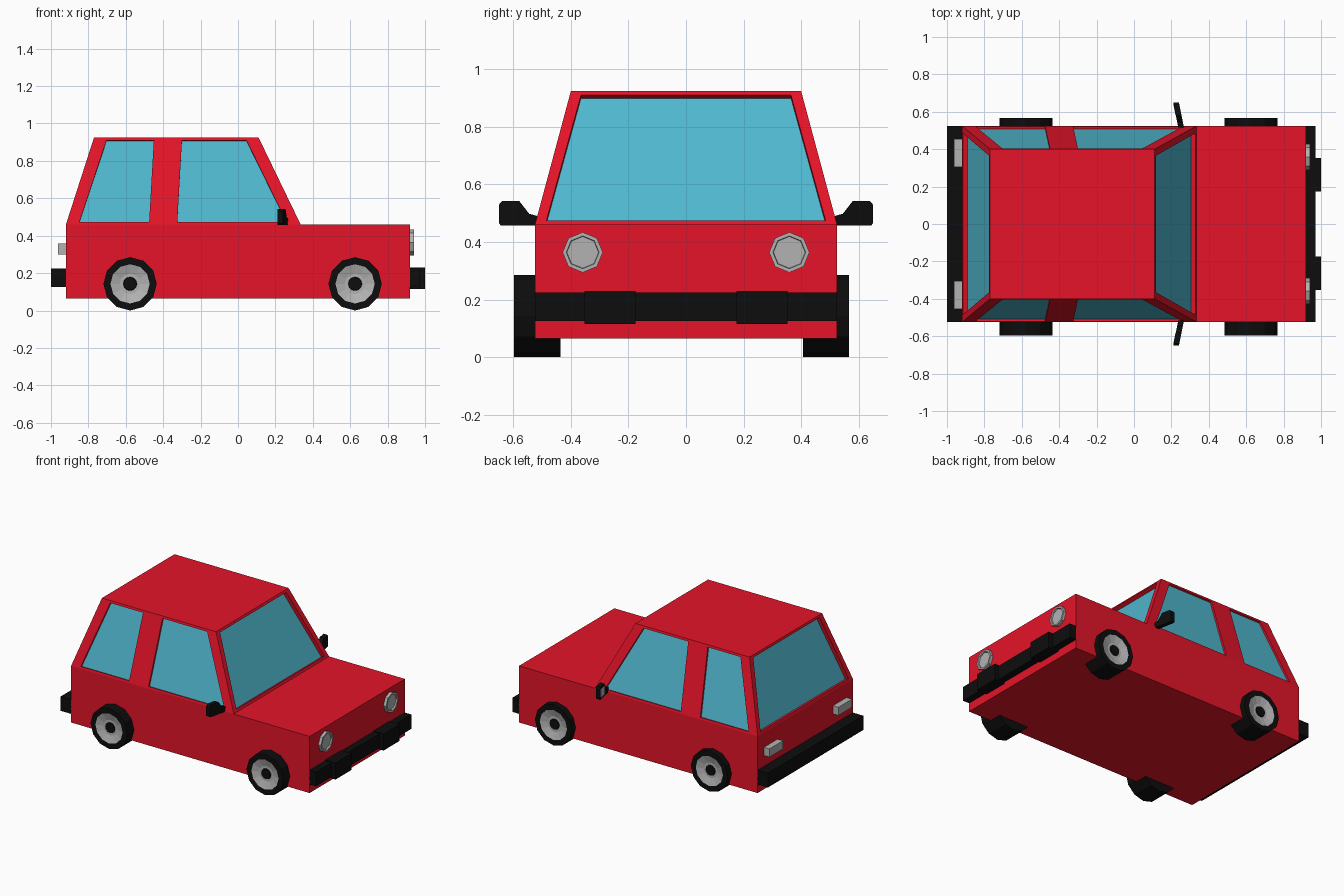
import bpy, bmesh
from math import cos, sin, pi
from mathutils import Vector

if "Cube" in bpy.data.objects:
    bpy.data.objects.remove(bpy.data.objects["Cube"])


def material(name, rgb):
    m = bpy.data.materials.new(name)
    m.diffuse_color = (*rgb, 1)
    m.use_nodes = True
    m.node_tree.nodes["Principled BSDF"].inputs["Base Color"].default_value = m.diffuse_color
    return m


RED = material("red_paint", (0.78, 0.007, 0.022))
GLASS = material("blue_glass", (0.08, 0.48, 0.62))
BLACK = material("black_rubber", (0.004, 0.004, 0.004))
GREY = material("grey_metal", (0.45, 0.45, 0.45))


def finish(bm, name, mats):
    bmesh.ops.remove_doubles(bm, verts=bm.verts, dist=1e-4)
    bmesh.ops.recalc_face_normals(bm, faces=bm.faces)
    me = bpy.data.meshes.new(name)
    bm.to_mesh(me)
    bm.free()
    for m in mats:
        me.materials.append(m)
    ob = bpy.data.objects.new(name, me)
    bpy.context.collection.objects.link(ob)
    return ob


def poly(bm, pts, mat=0):
    f = bm.faces.new([bm.verts.new(p) for p in pts])
    f.material_index = mat
    return f


def box(name, lo, hi, mat):
    bm = bmesh.new()
    bmesh.ops.create_cube(bm, size=1)
    for v in bm.verts:
        v.co = [(a + b) / 2 + c * (b - a) for a, b, c in zip(lo, hi, v.co)]
    return finish(bm, name, [mat])


def lathe(name, profile, sides, place, mats):
    """profile: (radius, height, material of the band that follows)"""
    bm = bmesh.new()
    rings = [[bm.verts.new(place(r * cos(2 * pi * i / sides), r * sin(2 * pi * i / sides), h))
              for i in range(sides)] for r, h, _ in profile]
    for k in range(len(rings) - 1):
        for i in range(sides):
            j = (i + 1) % sides
            f = bm.faces.new([rings[k][i], rings[k][j], rings[k + 1][j], rings[k + 1][i]])
            f.material_index = profile[k][2]
    bm.faces.new(rings[0]).material_index = profile[0][2]
    bm.faces.new(rings[-1]).material_index = profile[-1][2]
    return finish(bm, name, mats)


def prism(name, a, b, mat):
    bm = bmesh.new()
    poly(bm, a)
    poly(bm, b)
    for i in range(len(a)):
        j = (i + 1) % len(a)
        poly(bm, [a[i], a[j], b[j], b[i]])
    return finish(bm, name, [mat])


# Body shell with recessed windows
X0, X1, W, Z0, BELT, ROOF = -0.92, 0.92, 0.525, 0.065, 0.46, 0.925
CABIN = Vector((-0.3, 0, 0.6))


def slope(a, b, z):
    return a + (b - a) * (z - BELT) / (ROOF - BELT)


def side_pt(s, x, z):
    return Vector((x, s * slope(W, 0.4, z), z))


def front_pt(y, z):
    return Vector((slope(0.335, 0.11, z), y, z))


def rear_pt(y, z):
    return Vector((slope(X0, -0.77, z), y, z))


def window(bm, outer, inner, depth):
    n = (outer[1] - outer[0]).cross(outer[2] - outer[0]).normalized()
    if n.dot(CABIN - outer[0]) < 0:
        n = -n
    deep = [p + n * depth for p in inner]
    for i in range(4):
        j = (i + 1) % 4
        poly(bm, [outer[i], outer[j], inner[j], inner[i]])
        poly(bm, [inner[i], inner[j], deep[j], deep[i]])
    poly(bm, deep, 1)


bm = bmesh.new()
for s in (-1, 1):
    # lower side panel, then rear and front side windows
    poly(bm, [(x, s * W, z) for x, z in ((X0, Z0), (X1, Z0), (X1, BELT), (0.335, BELT), (-0.4, BELT), (X0, BELT))])
    for out, inn in (((X0, -0.4, -0.375, -0.77), (-0.848, -0.475, -0.45, -0.703)),
                     ((-0.4, 0.335, 0.11, -0.375), (-0.325, 0.26, 0.045, -0.30))):
        window(bm, [side_pt(s, x, z) for x, z in zip(out, (BELT, BELT, ROOF, ROOF))],
               [side_pt(s, x, z) for x, z in zip(inn, (0.473, 0.473, 0.91, 0.91))], 0.013)
for pt in (front_pt, rear_pt):
    window(bm, [pt(-W, BELT), pt(W, BELT), pt(0.4, ROOF), pt(-0.4, ROOF)],
           [pt(-0.485, 0.475), pt(0.485, 0.475), pt(0.365, 0.91), pt(-0.365, 0.91)], 0.027)
poly(bm, [(x, y, ROOF) for x, y in ((-0.77, -0.4), (-0.375, -0.4), (0.11, -0.4), (0.11, 0.4), (-0.375, 0.4), (-0.77, 0.4))])
poly(bm, [(0.335, -W, BELT), (X1, -W, BELT), (X1, W, BELT), (0.335, W, BELT)])
poly(bm, [(X0, -W, Z0), (X1, -W, Z0), (X1, W, Z0), (X0, W, Z0)])
for x in (X0, X1):
    poly(bm, [(x, -W, Z0), (x, W, Z0), (x, W, BELT), (x, -W, BELT)])
finish(bm, "car_body", [RED, GLASS])

# Bumpers
box("front_bumper", (0.915, -W, 0.125), (0.97, W, 0.225), BLACK)
box("rear_bumper", (-1.0, -W, 0.125), (-0.915, W, 0.225), BLACK)

# Wheels: tyre, grey rim, black hub
WHEEL = [(0.1425, 0, 0), (0.1425, 0.16, 0), (0.105, 0.16, 1), (0.055, 0.145, 1),
         (0.037, 0.145, 0), (0.035, 0.152, 0)]
for s, side, inner_y in ((-1, "right", 0.437), (1, "left", 0.407)):
    for x, end in ((-0.577, "rear"), (0.626, "front")):
        lathe(f"{end}_{side}_wheel", WHEEL, 12,
              lambda u, v, h: (x + u, s * (inner_y + h), 0.1425 + v), [BLACK, GREY])

    # Lights and bumper guards
    lathe(f"{side}_headlight", [(0.07, 0, 0), (0.07, 0.022, 0), (0.057, 0.022, 0), (0.055, 0.012, 0)], 8,
          lambda u, v, h: (0.918 + h, s * 0.359 + u, 0.364 + v), [GREY])
    ys = sorted((s * 0.305, s * 0.455))
    box(f"{side}_taillight", (-0.962, ys[0], 0.30), (-0.915, ys[1], 0.357), GREY)
    ys = sorted((s * 0.175, s * 0.353))
    box(f"{side}_bumper_guard", (0.92, ys[0], 0.115), (1.0, ys[1], 0.23), BLACK)

    # Door mirror, swept slightly backwards, with a grey reflector behind
    def mirror_pt(y, z, dx):
        return (0.25 - 0.2 * (y - W) + dx, s * y, z)
    shell = [(0.515, 0.457), (0.643, 0.457), (0.65, 0.465), (0.65, 0.53), (0.638, 0.543),
             (0.58, 0.543), (0.545, 0.498), (0.515, 0.49)]
    prism(f"{side}_door_mirror", [mirror_pt(y, z, -0.015) for y, z in shell],
          [mirror_pt(y, z, 0.015) for y, z in shell], BLACK)
    pane = [(0.58, 0.47), (0.635, 0.47), (0.638, 0.528), (0.585, 0.528)]
    prism(f"{side}_mirror_glass", [mirror_pt(y, z, -0.017) for y, z in pane],
          [mirror_pt(y, z, -0.01) for y, z in pane], GREY)
